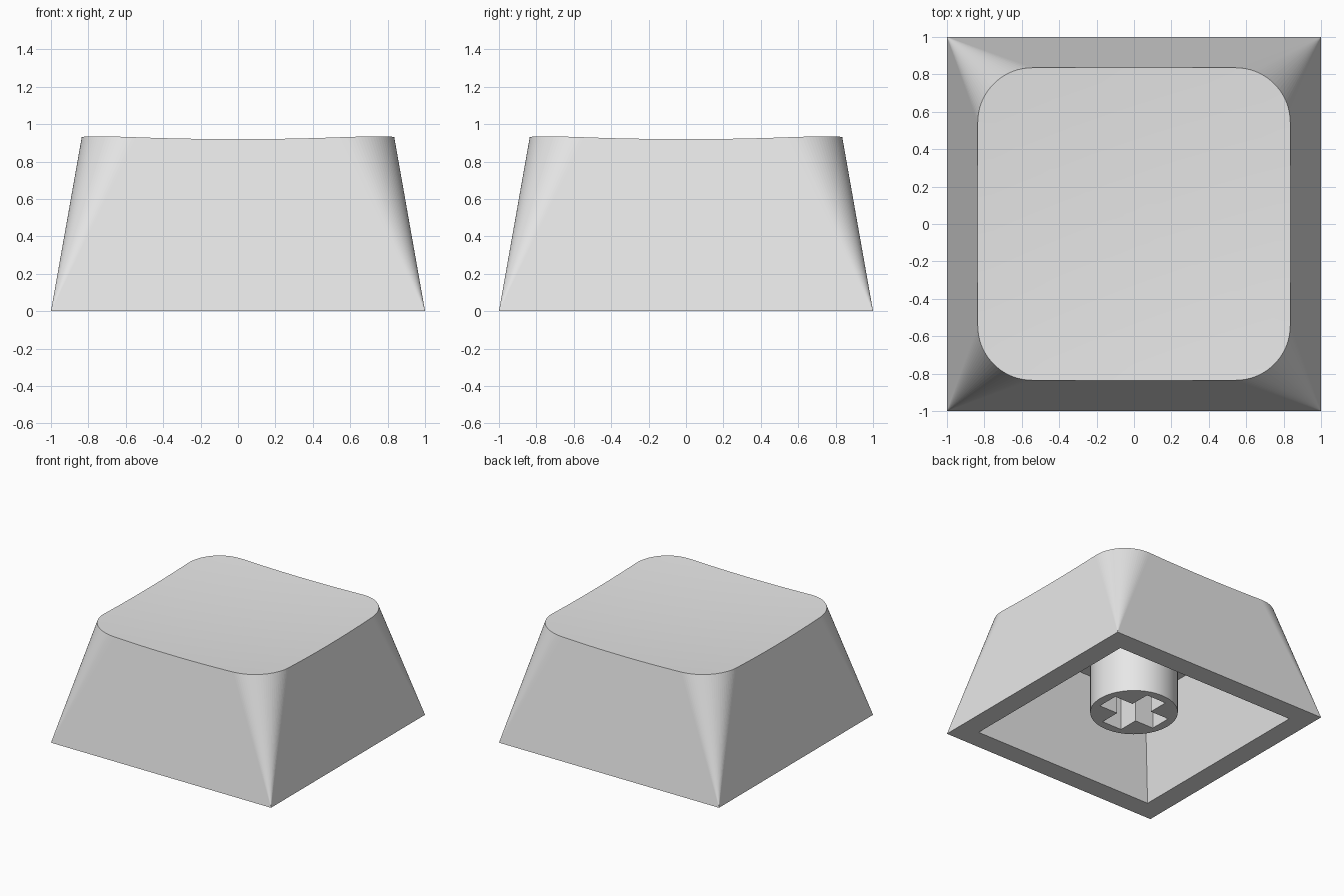
import bpy
import bmesh
from math import cos, sin, pi
from mathutils import Vector

cube = bpy.data.objects.get("Cube")
if cube:
    bpy.data.objects.remove(cube, do_unlink=True)

TAPER = 0.177           # inward lean of the walls per unit of height
TOP, RADIUS = 0.836, 0.29
ARC, SIDE, RINGS = 24, 12, 10
CEILING = 0.79
SIGNS = [(-1, -1), (1, -1), (1, 1), (-1, 1)]

grey = bpy.data.materials.new("plain_grey")
grey.use_nodes = True
grey.diffuse_color = (0.8, 0.8, 0.8, 1)
grey.node_tree.nodes["Principled BSDF"].inputs["Base Color"].default_value = grey.diffuse_color


def finish(bm, name):
    bmesh.ops.recalc_face_normals(bm, faces=bm.faces)
    mesh = bpy.data.meshes.new(name)
    bm.to_mesh(mesh)
    bm.free()
    mesh.materials.append(grey)
    obj = bpy.data.objects.new(name, mesh)
    bpy.context.collection.objects.link(obj)
    return obj


def prism(name, outline, z0, z1):
    bm = bmesh.new()
    face = bm.faces.new([bm.verts.new((x, y, z0)) for x, y in outline])
    lifted = bmesh.ops.extrude_face_region(bm, geom=[face])["geom"]
    top = [v for v in lifted if isinstance(v, bmesh.types.BMVert)]
    bmesh.ops.translate(bm, verts=top, vec=(0, 0, z1 - z0))
    return finish(bm, name)


def dish(p):
    return 0.895 + 0.035 * p.length_squared


def square(bm, half, z):
    return [bm.verts.new((sx * half, sy * half, z)) for sx, sy in SIGNS]


# Rounded-square outline of the top, one corner arc and one side per quarter
outline = []
inner = TOP - RADIUS
for i, (sx, sy) in enumerate(SIGNS):
    centre = Vector((sx, sy)) * inner
    start = pi + i * pi / 2
    arc = [centre + RADIUS * Vector((cos(start + a * pi / 2 / ARC), sin(start + a * pi / 2 / ARC)))
           for a in range(ARC + 1)]
    step = Vector((cos(i * pi / 2), sin(i * pi / 2))) * (2 * inner / SIDE)
    outline += arc + [arc[-1] + step * k for k in range(1, SIDE)]
# Keep each rim point on its leaning wall as the dish changes its height
outline = [p * ((1 - TAPER * dish(p)) / TOP) for p in outline]

# Cap: dished top, leaning walls, bottom rim and hollow inside
bm = bmesh.new()
count = len(outline)
rings = []
for r in range(1, RINGS + 1):
    ring = [p * (r / RINGS) for p in outline]
    rings.append([bm.verts.new((p.x, p.y, dish(p))) for p in ring])
middle = bm.verts.new((0, 0, dish(Vector((0, 0)))))
for j in range(count):
    k = (j + 1) % count
    bm.faces.new((middle, rings[0][j], rings[0][k])).smooth = True
    for low, high in zip(rings, rings[1:]):
        bm.faces.new((low[j], high[j], high[k], low[k])).smooth = True

rim = rings[-1]
base = square(bm, 1, 0)
mouth = square(bm, 0.83, 0)
roof = square(bm, 0.83 - TAPER * CEILING, CEILING)
for i in range(4):
    n = (i + 1) % 4
    first = i * (ARC + SIDE)
    for a in range(ARC):
        bm.faces.new((base[i], rim[first + a + 1], rim[first + a]))
    edge = [rim[(first + ARC + s) % count] for s in range(SIDE + 1)]
    bm.faces.new([base[i], base[n]] + edge[::-1])
    bm.faces.new((base[i], mouth[i], mouth[n], base[n]))
    bm.faces.new((mouth[i], roof[i], roof[n], mouth[n]))
bm.faces.new(roof)
finish(bm, "cap_shell")

# Stem: round post under the top with a cross-shaped socket
circle = [(0.33 * cos(a * pi / 32), 0.33 * sin(a * pi / 32)) for a in range(64)]
stem = prism("stem", circle, 0.115, CEILING + 0.02)
L, W = 0.26, 0.09
cross = []
for q in range(4):
    c, s = round(cos(q * pi / 2)), round(sin(q * pi / 2))
    cross += [(x * c - y * s, x * s + y * c) for x, y in ((L, -W), (L, W), (W, W))]
cutter = prism("socket_cutter", cross, 0, 0.55)
cutter.hide_render = True

cut = stem.modifiers.new("socket", "BOOLEAN")
cut.operation = "DIFFERENCE"
cut.solver = "EXACT"
cut.object = cutter
bpy.ops.object.select_all(action="DESELECT")
bpy.context.view_layer.objects.active = stem
stem.select_set(True)
bpy.ops.object.modifier_apply(modifier=cut.name)
bpy.data.objects.remove(cutter, do_unlink=True)
bpy.ops.object.shade_smooth_by_angle(angle=pi / 6)
